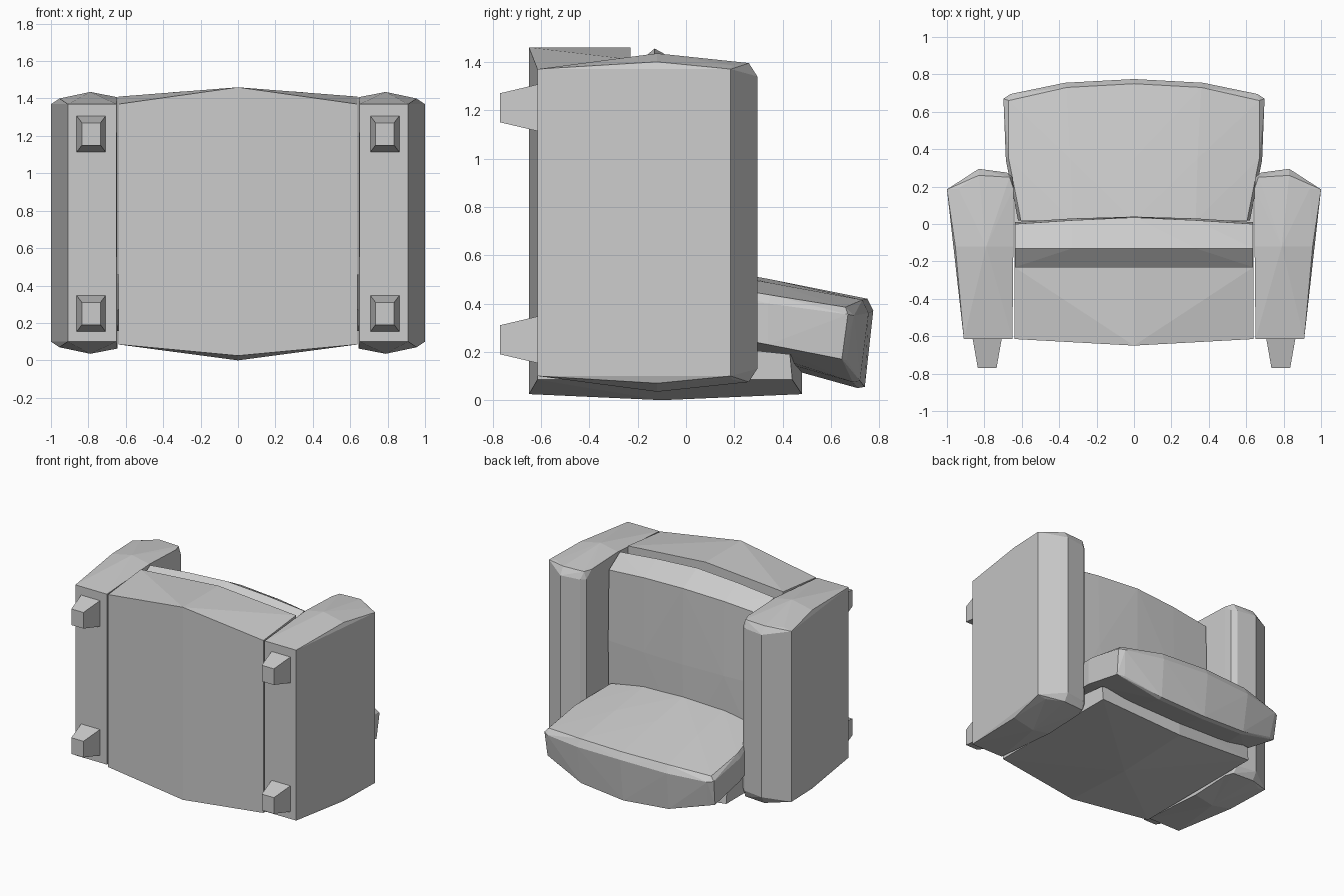
import bpy, bmesh
from math import radians


def hull(name, pts):
    """Faceted convex upholstery block from a few corner points."""
    bm = bmesh.new()
    for p in pts:
        bm.verts.new(p)
    bmesh.ops.convex_hull(bm, input=bm.verts[:])
    loose = [v for v in bm.verts if not v.link_faces]
    bmesh.ops.delete(bm, geom=loose, context='VERTS')
    bmesh.ops.dissolve_limit(bm, angle_limit=radians(1), verts=bm.verts[:], edges=bm.edges[:])
    bmesh.ops.recalc_face_normals(bm, faces=bm.faces[:])
    me = bpy.data.meshes.new(name)
    bm.to_mesh(me)
    bm.free()
    ob = bpy.data.objects.new(name, me)
    bpy.context.collection.objects.link(ob)
    return ob


def both(pts):
    """Mirror right-half points to the left."""
    return [(s * x, y, z) for x, y, z in pts for s in ((1, -1) if x else (1,))]


# Chair lies on its back: +y is the chair's up, +z is the chair's front.
MID = 0.735

# Arms: (x, y, half depth)
ARM = [(.65, -.615, .635), (.91, -.615, .635),
       (.645, -.12, .672), (.79, -.12, .70), (.955, -.12, .665),
       (.645, .19, .66), (1.0, .185, .635), (.94, .19, .65),
       (.83, .26, .66), (.665, .25, .66),
       (.83, .295, .605), (.68, .275, .605), (.647, .25, .605)]
for side, s in (("right", 1), ("left", -1)):
    hull(side + "_arm", [(s * x, y, MID + k * d) for x, y, d in ARM for k in (1, -1)])
    # Tapered feet
    for end, zc in (("front", 1.21), ("back", .25)):
        hull(f"{end}_{side}_foot",
             [(s * .785 + i * w, y, zc + j * h)
              for y, w, h in ((-.60, .08, .10), (-.77, .05, .06))
              for i in (1, -1) for j in (1, -1)])

# Seat base
hull("seat_base", both([
    (.64, -.615, .085), (0, -.65, .025), (.64, -.23, .085), (0, -.23, .01),
    (.64, -.615, 1.37), (0, -.65, 1.46), (.64, -.23, 1.41), (0, -.23, 1.46)]))

# Back panel
hull("back_panel", both([
    (.64, -.615, .085), (0, -.65, .025), (0, -.1, 0),
    (.64, .44, .085), (0, .48, .025),
    (.64, .43, .19), (0, .48, .17), (.64, -.615, .30), (0, -.65, .30)]))

# Seat cushion with a bevelled nose
hull("seat_cushion", both([
    (.635, -.23, 1.33), (0, -.23, 1.37),
    (.635, -.13, 1.405), (.33, -.13, 1.435), (0, -.13, 1.455),
    (.635, .0, 1.32), (.33, .02, 1.35), (0, .035, 1.365),
    (.635, .01, .8), (.33, .03, .8), (0, .04, .8),
    (.635, .0, .2), (0, .03, .2), (.635, -.23, .2)]))

# Back cushion, leaning and bulging towards the middle
hull("back_cushion", both([
    # front face
    (.605, .02, .49), (.33, .02, .54), (0, .02, .56),
    (.67, .35, .435), (.34, .35, .485), (0, .35, .50),
    (.67, .66, .385), (.36, .73, .415), (0, .75, .42),
    # rim
    (.62, .02, .42), (.685, .34, .40), (.698, .67, .355),
    (.66, .695, .35), (.37, .755, .36), (0, .775, .37),
    # rear face
    (.62, .02, .29), (.685, .34, .23), (.69, .645, .17),
    (.64, .665, .165), (.36, .72, .08), (0, .74, .055),
    (.36, .69, .075), (0, .71, .05), (.33, .1, .24), (0, .1, .22)]))
